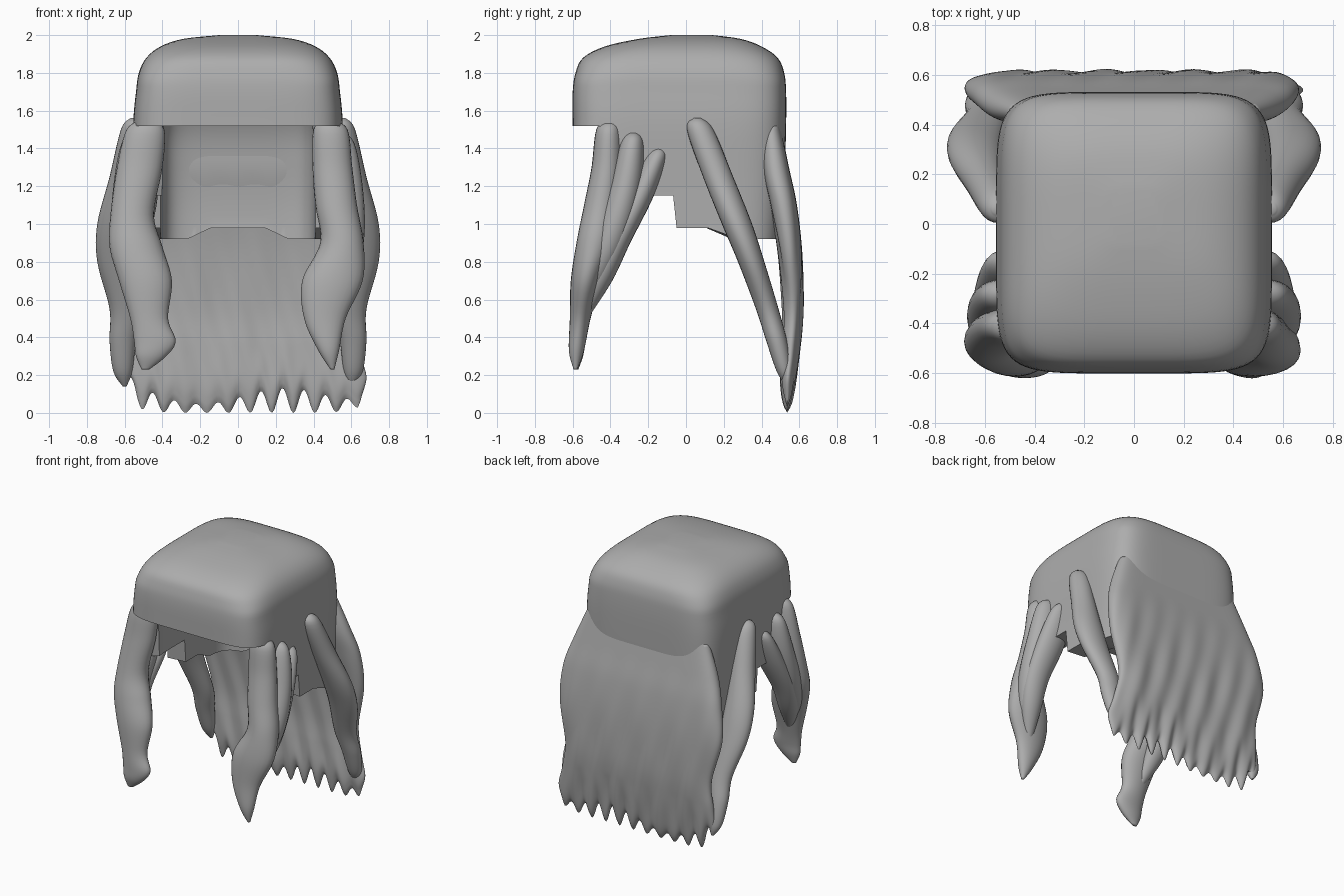
import bpy
import bmesh
from math import sin, cos, pi, radians

default_cube = bpy.data.objects.get("Cube")
if default_cube:
    bpy.data.objects.remove(default_cube, do_unlink=True)

# Single flat colour
grey = bpy.data.materials.new("hair_grey")
grey.use_nodes = True
colour = (0.42, 0.42, 0.42, 1)
grey.diffuse_color = colour
shader = next(n for n in grey.node_tree.nodes if n.type == 'BSDF_PRINCIPLED')
shader.inputs["Base Color"].default_value = colour
shader.inputs["Roughness"].default_value = 0.7


def clamp(value):
    return min(1, max(0, value))


def smooth_keys(keys, steps):
    """Catmull-Rom interpolation of tuples of any length."""
    result = []
    last = len(keys) - 1
    for i in range(last):
        before, start = keys[max(i - 1, 0)], keys[i]
        end, after = keys[i + 1], keys[min(i + 2, last)]
        for s in range(steps):
            t = s / steps
            result.append([
                b + 0.5 * t * (c - a + t * (2 * a - 5 * b + 4 * c - d + t * (3 * (b - c) + d - a)))
                for a, b, c, d in zip(before, start, end, after)])
    result.append(list(keys[last]))
    return result


def loft(name, rings, sharp_angle=50, close_end=True):
    """Skin a list of closed rings and close the ends."""
    bm = bmesh.new()
    rows = [[bm.verts.new(p) for p in ring] for ring in rings]
    count = len(rows[0])
    for low, high in zip(rows, rows[1:]):
        for i in range(count):
            j = (i + 1) % count
            bm.faces.new((low[i], low[j], high[j], high[i]))
    bm.faces.new(rows[0][::-1])
    if close_end:
        bm.faces.new(rows[-1])
    bmesh.ops.remove_doubles(bm, verts=bm.verts, dist=0.0005)
    bmesh.ops.recalc_face_normals(bm, faces=bm.faces)
    mesh = bpy.data.meshes.new(name)
    bm.to_mesh(mesh)
    bm.free()
    mesh.materials.append(grey)
    obj = bpy.data.objects.new(name, mesh)
    bpy.context.collection.objects.link(obj)
    bpy.ops.object.select_all(action='DESELECT')
    obj.select_set(True)
    bpy.context.view_layer.objects.active = obj
    bpy.ops.object.shade_smooth_by_angle(angle=radians(sharp_angle))


def unit_ring(count, power):
    """Points round a unit superellipse, evenly spread by angle."""
    points = []
    for i in range(count):
        c, s = cos(2 * pi * i / count), sin(2 * pi * i / count)
        r = (abs(c) ** power + abs(s) ** power) ** (-1 / power)
        points.append((c * r, s * r))
    return points


# Cap: hollow rounded box with a stepped lower edge
def lower_edge(u, v):
    if v < -0.74:
        return 1.52
    if v < -0.03:
        return 1.15
    drop = min(clamp((v - 0.3) / 0.3), clamp((abs(u) - 0.35) / 0.3))
    return 0.98 - 0.06 * drop


def cap_ring(z, half_x, front, back):
    middle, half_y = (front + back) / 2, (back - front) / 2
    power = 6 - 2.5 * clamp((z - 1.75) * 4)
    return [(u * half_x, middle + v * half_y, max(z, lower_edge(u, v)))
            for u, v in unit_ring(192, power)]


# height, half width, front, back
cavity = [(1.82, 0.1, -0.22, -0.06), (1.79, 0.25, -0.37, 0.11),
          (1.68, 0.37, -0.47, 0.27), (1.5, 0.405, -0.5, 0.37),
          (1.3, 0.41, -0.5, 0.41), (1.1, 0.41, -0.5, 0.43),
          (0.9, 0.41, -0.5, 0.43)]
outside = [(0.9, 0.55, -0.6, 0.5), (1.2, 0.55, -0.6, 0.52),
           (1.52, 0.555, -0.6, 0.53), (1.7, 0.54, -0.6, 0.53),
           (1.8, 0.525, -0.585, 0.52), (1.88, 0.485, -0.545, 0.485),
           (1.94, 0.41, -0.43, 0.4), (1.98, 0.29, -0.25, 0.29),
           (2.0, 0.1, -0.08, 0.14)]
profile = smooth_keys(cavity, 4) + smooth_keys(outside, 4)
loft("hair_cap", [cap_ring(*key) for key in profile])


# Back sheet: flattened loft with slanted ripples and a toothed hem
def sheet_ring(z, half_x, shift, middle, half_y):
    columns = 140
    ring = []
    ripple = 0.006 * clamp((1.3 - z) * 1.5) * min(1, half_y * 25)
    hem = max(0, 1 - z / 0.4)
    for side in (-1, 1):
        for i in range(columns):
            u = side * sin(pi / 2 - pi * i / columns)
            x = u * half_x + shift
            rounding = (1 - u ** 12) ** 0.5
            wave = sin(34 * x + 9 * z) + 0.4 * sin(21 * x - 4 * z)
            depth = 0.75 - 0.35 * cos(7 * (x + 0.2))
            tooth = 0.06 * depth * (1 - cos(55 * (x + 0.05))) + 0.03 * u ** 8
            ring.append((x, middle + side * half_y * rounding + ripple * wave * rounding,
                         z + tooth * hem))
    return ring


sheet = [(1.52, 0.5, 0, 0.45, 0.05), (1.3, 0.59, 0, 0.475, 0.07),
         (1.1, 0.65, 0, 0.515, 0.07), (0.85, 0.67, -0.01, 0.55, 0.06),
         (0.55, 0.605, 0, 0.565, 0.05), (0.35, 0.625, 0.01, 0.555, 0.045),
         (0.15, 0.65, 0.03, 0.54, 0.035), (0.05, 0.61, 0.045, 0.537, 0.02),
         (0, 0.585, 0.05, 0.535, 0)]
loft("back_hair", [sheet_ring(*key) for key in smooth_keys(sheet, 7)], 70, close_end=False)


# Strands: tapered wavy locks made of elliptical rings
def strand(name, keys, side):
    rings = []
    for x, y, z, rx, ry in smooth_keys(keys, 6):
        rx, ry = max(rx, 0.004), max(ry, 0.004)
        rings.append([(side * x + u * rx, y + v * ry, z) for u, v in unit_ring(24, 2)])
    loft(name, rings, 80)


# x, y, height, radius across, radius in depth
front_left = [(0.48, -0.4, 1.55, 0.02, 0.02), (0.49, -0.41, 1.5, 0.09, 0.065),
              (0.5, -0.42, 1.3, 0.105, 0.08), (0.52, -0.45, 1.1, 0.11, 0.09),
              (0.55, -0.485, 0.9, 0.115, 0.095), (0.5, -0.53, 0.7, 0.16, 0.08),
              (0.46, -0.56, 0.5, 0.11, 0.055), (0.48, -0.58, 0.33, 0.055, 0.04),
              (0.5, -0.585, 0.23, 0.01, 0.01)]
front_right = [(0.49, -0.4, 1.55, 0.02, 0.02), (0.49, -0.41, 1.5, 0.1, 0.065),
               (0.52, -0.42, 1.3, 0.12, 0.08), (0.56, -0.45, 1.05, 0.115, 0.09),
               (0.54, -0.485, 0.88, 0.14, 0.095), (0.49, -0.53, 0.7, 0.14, 0.08),
               (0.47, -0.56, 0.5, 0.1, 0.055), (0.44, -0.575, 0.38, 0.11, 0.045),
               (0.46, -0.58, 0.3, 0.08, 0.035), (0.49, -0.58, 0.23, 0.02, 0.01)]
middle_lock = [(0.53, -0.28, 1.49, 0.01, 0.01), (0.53, -0.285, 1.43, 0.085, 0.06),
               (0.55, -0.32, 1.2, 0.11, 0.085), (0.57, -0.39, 0.95, 0.1, 0.09),
               (0.55, -0.46, 0.75, 0.08, 0.07), (0.51, -0.54, 0.55, 0.02, 0.03)]
rear_lock = [(0.52, -0.145, 1.41, 0.01, 0.01), (0.52, -0.16, 1.35, 0.075, 0.055),
             (0.53, -0.245, 1.15, 0.105, 0.075), (0.56, -0.365, 0.9, 0.09, 0.07),
             (0.54, -0.45, 0.7, 0.07, 0.06), (0.49, -0.54, 0.5, 0.02, 0.02)]
side_lock = [(0.55, 0.06, 1.56, 0.02, 0.02), (0.55, 0.075, 1.5, 0.07, 0.07),
             (0.595, 0.17, 1.25, 0.085, 0.08), (0.635, 0.27, 1, 0.11, 0.08),
             (0.635, 0.345, 0.8, 0.11, 0.07), (0.595, 0.43, 0.55, 0.085, 0.06),
             (0.61, 0.48, 0.38, 0.07, 0.055), (0.61, 0.52, 0.22, 0.05, 0.04),
             (0.6, 0.54, 0.14, 0.01, 0.01)]

strand("front_strand_left", front_left, 1)
strand("front_strand_right", front_right, -1)
for label, side in (("left", 1), ("right", -1)):
    strand("middle_strand_" + label, middle_lock, side)
    strand("rear_strand_" + label, rear_lock, side)
    strand("side_strand_" + label, side_lock, side)
